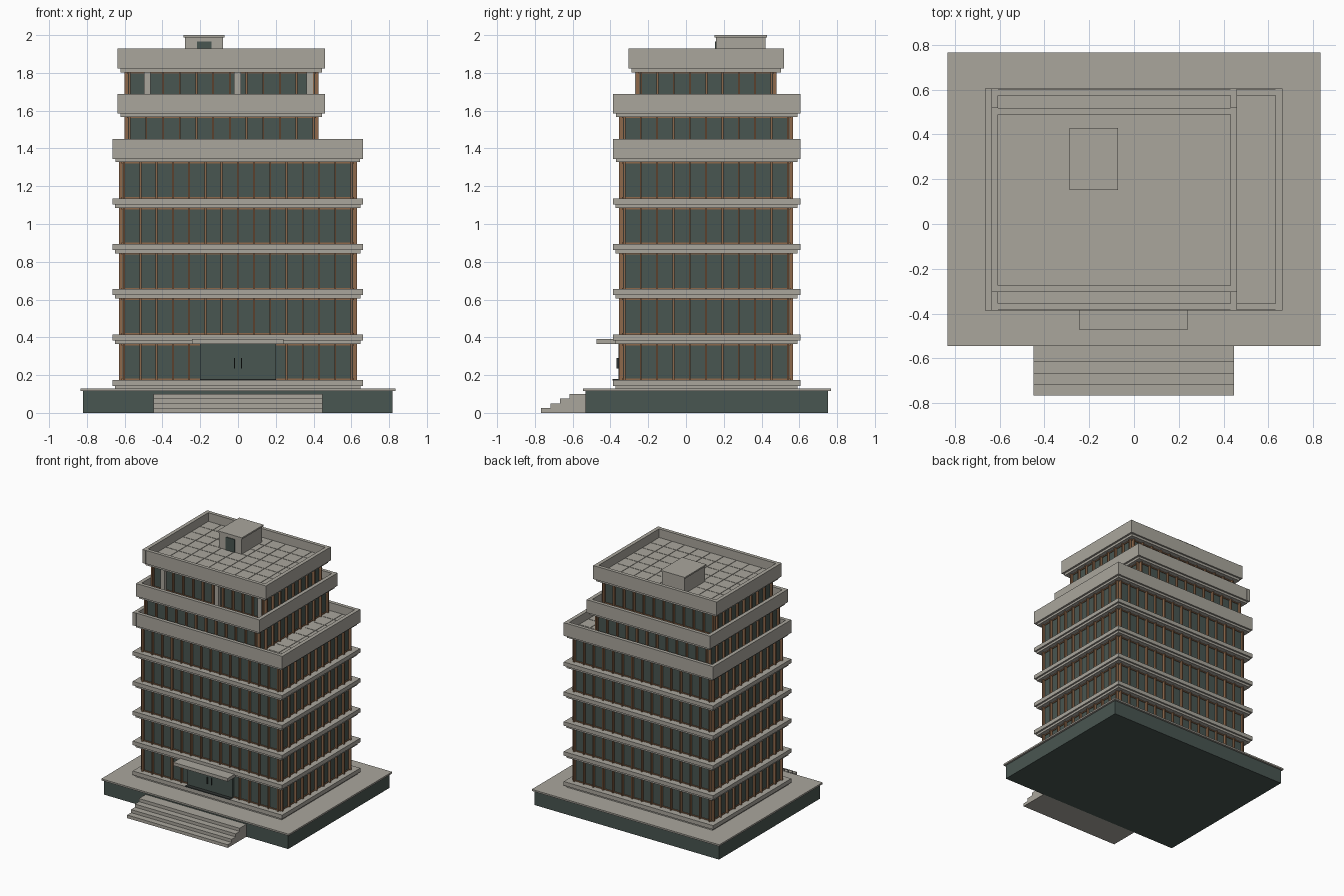
import bpy, bmesh
from mathutils import Matrix

if "Cube" in bpy.data.objects:
    bpy.data.objects.remove(bpy.data.objects["Cube"])


def material(name, rgb):
    m = bpy.data.materials.new(name)
    m.diffuse_color = (*rgb, 1)
    m.use_nodes = True
    m.node_tree.nodes["Principled BSDF"].inputs["Base Color"].default_value = m.diffuse_color
    return m


CONCRETE = material("warm_concrete", (0.40, 0.38, 0.335))
GLASS = material("dark_teal_glass", (0.066, 0.092, 0.082))
COPPER = material("copper_frame", (0.27, 0.14, 0.07))
DARK = material("dark_metal", (0.03, 0.035, 0.033))


def boxes(name, mat, items):
    """One object made of boxes given as (x0, x1, y0, y1, z0, z1)."""
    bm = bmesh.new()
    for x0, x1, y0, y1, z0, z1 in items:
        place = (Matrix.Translation(((x0 + x1) / 2, (y0 + y1) / 2, (z0 + z1) / 2))
                 @ Matrix.Diagonal((x1 - x0, y1 - y0, z1 - z0, 1)))
        bmesh.ops.create_cube(bm, size=1, matrix=place)
    mesh = bpy.data.meshes.new(name)
    bm.to_mesh(mesh)
    bm.free()
    mesh.materials.append(mat)
    ob = bpy.data.objects.new(name, mesh)
    bpy.context.collection.objects.link(ob)
    return ob


def inset(rect, d):
    x0, x1, y0, y1 = rect
    return (x0 + d, x1 - d, y0 + d, y1 - d)


def stations(a, b, pitch=0.0857):
    """Evenly spaced positions from a to b."""
    n = round((b - a) / pitch)
    return [a + (b - a) * i / n for i in range(n + 1)]


def slab(name, rect, z_low, z_mid, z_top):
    """Floor slab with a narrower course underneath."""
    boxes(name, CONCRETE, [(*rect, z_mid, z_top), (*inset(rect, 0.014), z_low, z_mid)])


def parapet_roof(name, rect, z_low, z_mid, z_deck, z_top, t=0.03):
    """Roof deck with a raised wall around it."""
    x0, x1, y0, y1 = rect
    e = 0.002
    slab(name + "_deck", inset(rect, e), z_low, z_mid, z_deck)
    boxes(name + "_parapet", CONCRETE, [
        (x0, x0 + t, y0, y1, z_mid, z_top), (x1 - t, x1, y0, y1, z_mid, z_top),
        (x0 + t, x1 - t, y0 + e, y0 + t, z_mid, z_top),
        (x0 + t, x1 - t, y1 - t, y1 - e, z_mid, z_top)])


def paving(name, rect, z, pitch=0.11, gap=0.004):
    """Thin square paving plates with open joints."""
    xs = stations(rect[0], rect[1], pitch)
    ys = stations(rect[2], rect[3], pitch)
    boxes(name, CONCRETE, [(a + gap / 2, b - gap / 2, c + gap / 2, d - gap / 2, z - 0.001, z + 0.003)
                           for a, b in zip(xs, xs[1:]) for c, d in zip(ys, ys[1:])])


def glazed_storey(name, rect, z0, z1, door_half=0):
    """Glass block with upright mullions and rails on all four sides."""
    p, w, r = 0.02, 0.005, 0.007
    x0, x1, y0, y1 = g = inset(rect, p)
    boxes(name + "_glass", GLASS, [(*g, z0, z1)])
    bars = []
    for x in stations(x0 + 0.008, x1 - 0.008):
        if abs(x) > door_half:
            bars.append((x - w, x + w, y0 - p, y0, z0, z1))
        bars.append((x - w, x + w, y1, y1 + p, z0, z1))
    for y in stations(y0 + 0.008, y1 - 0.008):
        bars.append((x0 - p, x0, y - w, y + w, z0, z1))
        bars.append((x1, x1 + p, y - w, y + w, z0, z1))
    boxes(name + "_mullions", COPPER, bars)
    ring = inset(rect, p - 0.006)
    boxes(name + "_rails", COPPER, [(*ring, z0, z0 + r), (*ring, z1 - r, z1)])


# Plinth, terrace paving slab and entrance steps
boxes("plinth", GLASS, [(-0.82, 0.818, -0.532, 0.752, 0, 0.115)])
boxes("terrace_slab", CONCRETE, [(-0.833, 0.833, -0.545, 0.767, 0.115, 0.128)])
step_fronts = [-0.767, -0.718, -0.668, -0.617]
boxes("entrance_steps", CONCRETE, [(-0.448, 0.447, y, -0.53, 0.025 * i, 0.025 * (i + 1))
                                   for i, y in enumerate(step_fronts)])

# Main block: five glazed storeys between slabs
MAIN = (-0.665, 0.663, -0.386, 0.605)
MAIN_WALL = (-0.631, 0.629, -0.354, 0.567)
PERIOD = 0.24
slab_tops = [0.175 + PERIOD * i for i in range(5)]
for i, top in enumerate(slab_tops):
    slab(f"floor_slab_{i + 1}", MAIN, top - 0.05, top - 0.032, top)
    ceiling = top + PERIOD - 0.05 if i < 4 else 1.328
    glazed_storey(f"storey_{i + 1}", MAIN_WALL, top, ceiling, 0.2 if i == 0 else 0)
parapet_roof("main_roof", MAIN, 1.328, 1.345, 1.385, 1.45)
paving("side_terrace_paving", (0.43, 0.63, -0.352, 0.572), 1.385)

# Sixth storey, set back on the right
UPPER = (-0.637, 0.461, -0.386, 0.605)
glazed_storey("storey_6", (-0.602, 0.427, -0.354, 0.567), 1.385, 1.567)
parapet_roof("upper_roof", UPPER, 1.567, 1.585, 1.625, 1.688)

# Top storey, set back at the front and rear, with concrete columns
glazed_storey("storey_7", (-0.602, 0.427, -0.265, 0.48), 1.625, 1.803)
boxes("top_storey_columns", CONCRETE, [(x - 0.018, x + 0.018, -0.27, -0.234, 1.625, 1.803)
                                       for x in (-0.48, -0.002, 0.38)])
TOP = (-0.637, 0.461, -0.304, 0.52)
parapet_roof("top_roof", TOP, 1.803, 1.822, 1.86, 1.93)
paving("top_roof_paving", inset(TOP, 0.032), 1.86)

# Rooftop stair hut
boxes("roof_hut", CONCRETE, [(-0.28, -0.08, 0.16, 0.42, 1.85, 1.988),
                             (-0.288, -0.072, 0.152, 0.428, 1.988, 2.0)])
boxes("roof_hut_door", GLASS, [(-0.217, -0.14, 0.154, 0.162, 1.863, 1.967)])

# Entrance: glazed door panel, threshold, handles and canopy
boxes("entrance_doors", GLASS, [(-0.2, 0.2, -0.358, -0.33, 0.175, 0.365)])
boxes("entrance_threshold", DARK, [(-0.2, 0.2, -0.388, -0.355, 0.172, 0.18)])
boxes("door_handles", DARK, [(s * 0.018 - 0.003, s * 0.018 + 0.003, -0.367, -0.356, 0.235, 0.29)
                             for s in (-1, 1)])
boxes("entrance_canopy", CONCRETE, [(-0.243, 0.24, -0.473, -0.35, 0.364, 0.39)])
